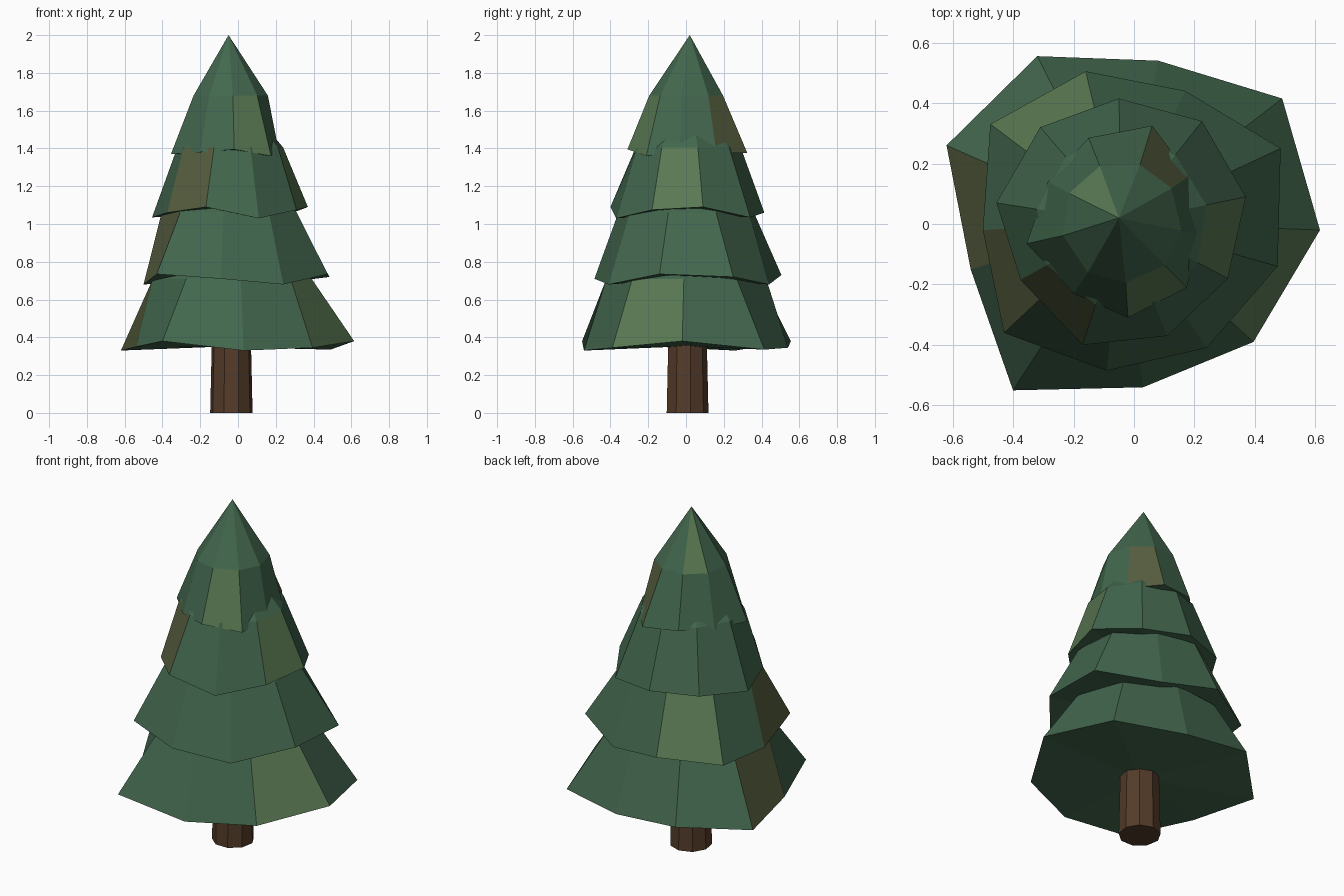
import bpy, bmesh
from math import cos, sin, pi, atan2

if "Cube" in bpy.data.objects:
    bpy.data.objects.remove(bpy.data.objects["Cube"])

CX, CY = -0.04, 0.005


def material(name, rgb):
    m = bpy.data.materials.new(name)
    m.diffuse_color = (*rgb, 1)
    m.use_nodes = True
    m.node_tree.nodes["Principled BSDF"].inputs["Base Color"].default_value = m.diffuse_color
    return m


GREENS = [material("needle_green", (0.055, 0.135, 0.075)),
          material("light_needle_green", (0.10, 0.19, 0.085)),
          material("olive_needle", (0.095, 0.115, 0.05))]
BARK = material("bark", (0.09, 0.045, 0.023))


def finish(name, bm, mats):
    bmesh.ops.recalc_face_normals(bm, faces=bm.faces[:])
    me = bpy.data.meshes.new(name)
    bm.to_mesh(me)
    bm.free()
    for m in mats:
        me.materials.append(m)
    bpy.context.collection.objects.link(bpy.data.objects.new(name, me))


def tier(name, rim, mid_r, mid_z, apex, skirt_tint, cap_tint):
    """Uneven nine-sided skirt, regular shoulder ring, pointed cap, closed underside."""
    bm = bmesh.new()
    low = [bm.verts.new(p) for p in rim]
    mid = []
    for x, y, z in rim:
        a = atan2(y - CY, x - CX)
        mid.append(bm.verts.new((CX + mid_r * cos(a), CY + mid_r * sin(a), mid_z)))
    tip = bm.verts.new(apex)
    hub = bm.verts.new((CX, CY, sum(p[2] for p in rim) / len(rim)))
    n = len(rim)
    for i in range(n):
        j = (i + 1) % n
        bm.faces.new((low[i], low[j], mid[j], mid[i])).material_index = skirt_tint.get(i, 0)
        bm.faces.new((mid[i], mid[j], tip)).material_index = cap_tint.get(i, 0)
        bm.faces.new((low[j], low[i], hub))
    finish(name, bm, GREENS)


# Foliage tiers, rims listed counter-clockwise from the right side
tier("bottom_tier",
     [(.615, -.02, .38), (.49, .415, .335), (.08, .54, .345), (-.32, .555, .38),
      (-.62, .26, .33), (-.54, -.15, .35), (-.40, -.55, .38), (.03, -.54, .33),
      (.395, -.39, .345)],
     .43, .71, (CX, CY, 1.12), {4: 2, 8: 1}, {})
tier("lower_middle_tier",
     [(.475, -.14, .735), (.485, .25, .72), (.17, .44, .68), (-.16, .505, .73),
      (-.475, .33, .70), (-.50, -.02, .68), (-.43, -.36, .735), (-.09, -.485, .71),
      (.24, -.41, .68)],
     .365, 1.06, (CX, CY, 1.44), {3: 1, 5: 2}, {})
tier("upper_middle_tier",
     [(.31, -.18, 1.075), (.37, .09, 1.09), (.225, .34, 1.035), (-.05, .415, 1.06),
      (-.31, .32, 1.06), (-.455, .07, 1.035), (-.375, -.185, 1.06), (-.17, -.40, 1.09),
      (.11, -.37, 1.03)],
     .285, 1.405, (CX, CY, 1.74), {0: 1, 6: 2}, {})
tier("top_tier",
     [(.215, -.03, 1.39), (.185, .16, 1.38), (.06, .325, 1.375), (-.15, .285, 1.39),
      (-.285, .14, 1.38), (-.355, -.065, 1.37), (-.20, -.23, 1.38), (-.02, -.31, 1.395),
      (.175, -.21, 1.36)],
     .2, 1.68, (-.05, .02, 2.0), {1: 2, 7: 1}, {3: 1})

# Trunk
bm = bmesh.new()
bmesh.ops.create_cone(bm, cap_ends=True, segments=9, radius1=.114, radius2=.10, depth=.6)
bmesh.ops.translate(bm, verts=bm.verts[:], vec=(CX + .005, CY, .3))
finish("trunk", bm, [BARK])
